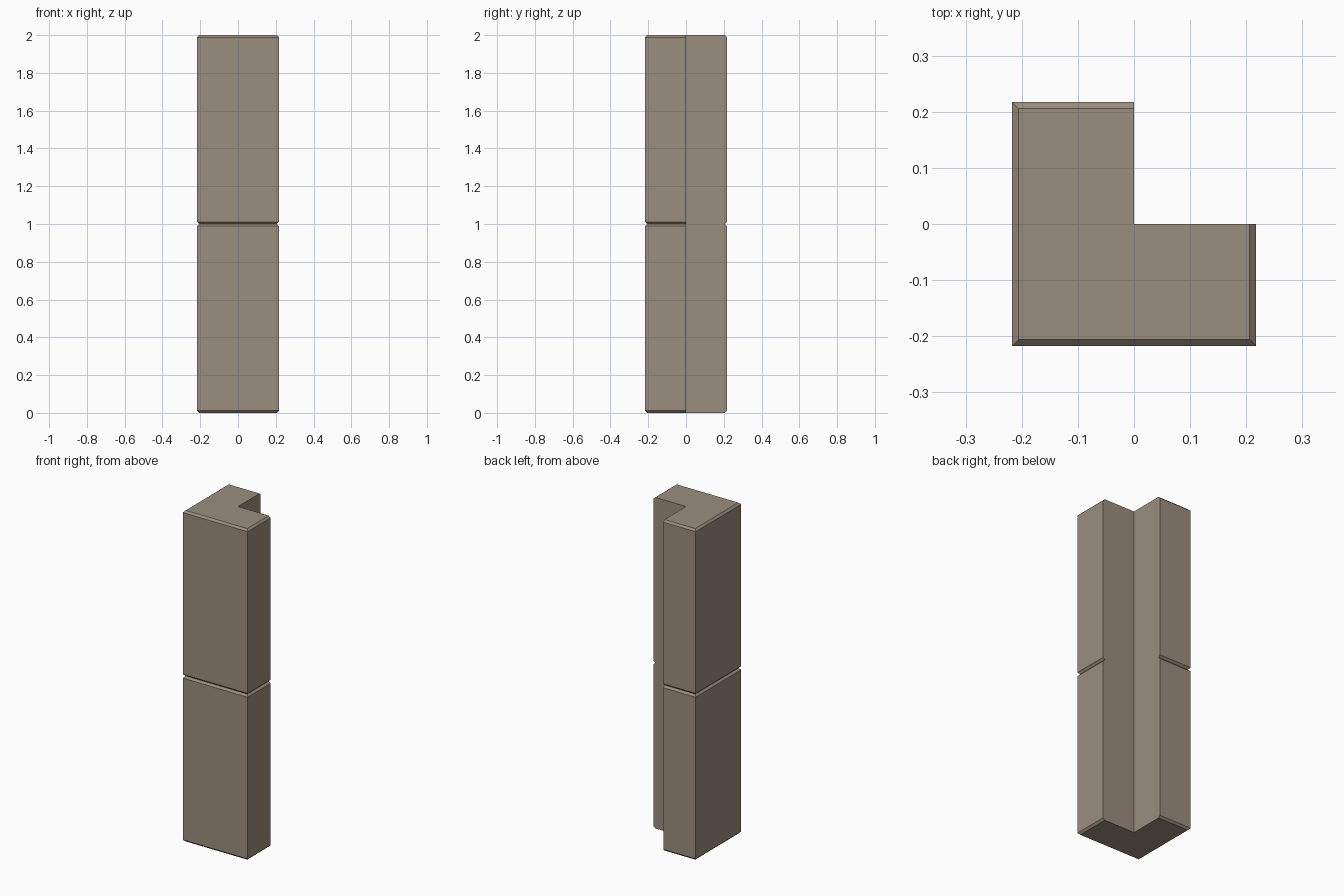
import bpy, bmesh

if "Cube" in bpy.data.objects:
    bpy.data.objects.remove(bpy.data.objects["Cube"])

OUTER = 0.217     # half width of the L footprint
CHAMFER = 0.0115  # bevel on the outer horizontal edges

stone = bpy.data.materials.new("warm grey stone")
stone.diffuse_color = (0.33, 0.27, 0.21, 1)
stone.use_nodes = True
stone.node_tree.nodes["Principled BSDF"].inputs["Base Color"].default_value = stone.diffuse_color


def l_profile(a):
    """L outline whose inner notch stays at the origin."""
    return [(-a, -a), (a, -a), (a, 0), (0, 0), (0, a), (-a, a)]


def corner_block(name, z0, z1):
    bm = bmesh.new()
    levels = [(OUTER - CHAMFER, z0), (OUTER, z0 + CHAMFER),
              (OUTER, z1 - CHAMFER), (OUTER - CHAMFER, z1)]
    rings = [[bm.verts.new((x, y, z)) for x, y in l_profile(a)] for a, z in levels]
    for low, high in zip(rings, rings[1:]):
        for i in range(6):
            j = (i + 1) % 6
            bm.faces.new((low[i], low[j], high[j], high[i]))
    # caps
    bm.faces.new(rings[0][::-1])
    bm.faces.new(rings[-1])
    # the side walls of the notch are flat, so merge their strips
    bmesh.ops.recalc_face_normals(bm, faces=bm.faces)
    mesh = bpy.data.meshes.new(name)
    bm.to_mesh(mesh)
    bm.free()
    mesh.materials.append(stone)
    bpy.context.collection.objects.link(bpy.data.objects.new(name, mesh))


# two stacked corner stones
corner_block("lower_corner_block", 0, 1)
corner_block("upper_corner_block", 1, 2)
